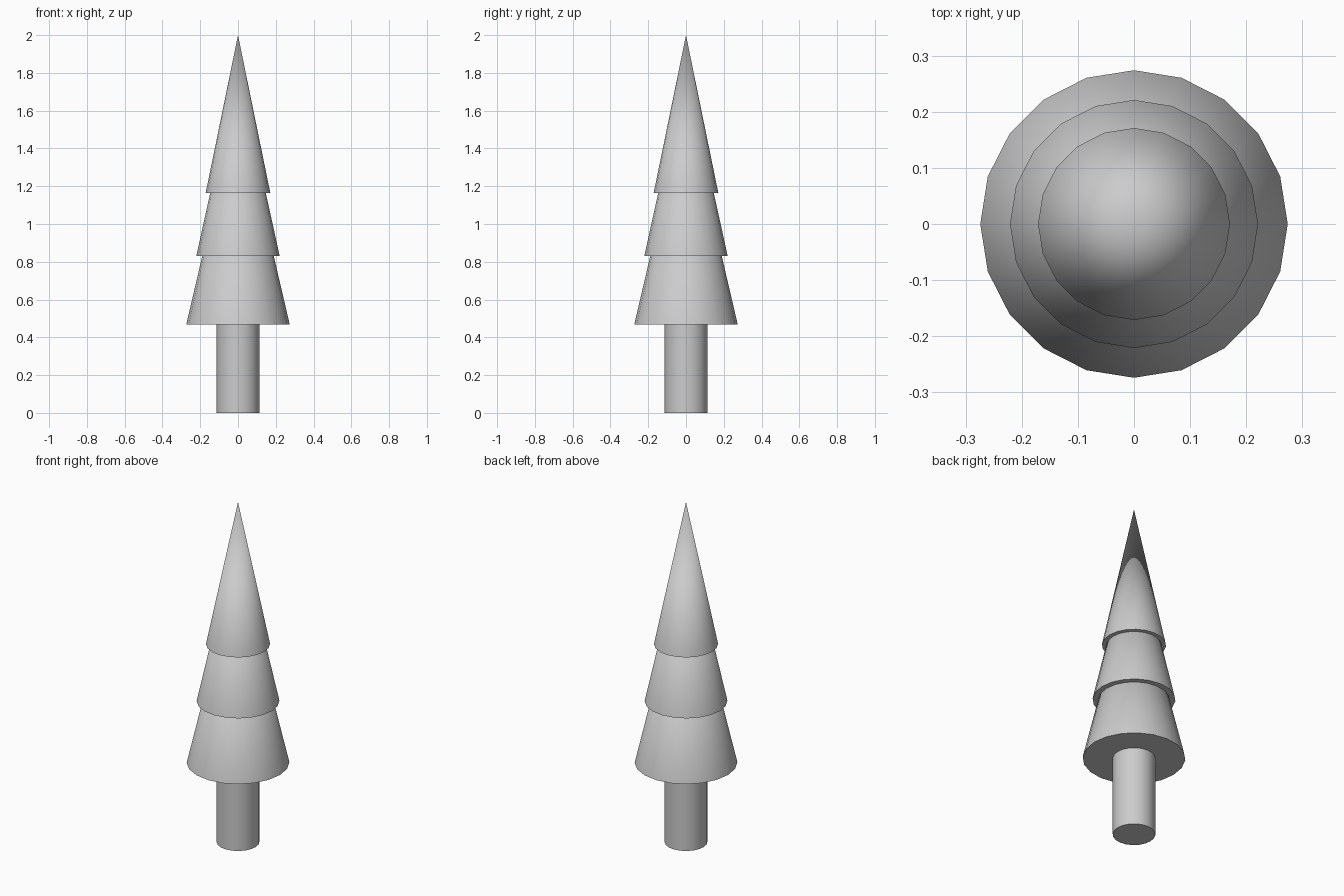
import bpy

if "Cube" in bpy.data.objects:
    bpy.data.objects.remove(bpy.data.objects["Cube"])

SIDES = 20


def round_part(name, z0, z1, r0, r1=0.0):
    """Upright cone or cylinder with a closed base."""
    bpy.ops.mesh.primitive_cone_add(vertices=SIDES, radius1=r0, radius2=r1,
                                    depth=z1 - z0, location=(0, 0, (z0 + z1) / 2))
    ob = bpy.context.object
    ob.name = name
    bpy.ops.object.shade_smooth_by_angle(angle=0.7)
    return ob


# Trunk
round_part("trunk", 0.0, 0.47, 0.114, 0.114)

# Foliage: three overlapping cones, base height, tip height, base radius
for name, z0, z1, r in (("lower_foliage", 0.468, 1.64, 0.274),
                        ("middle_foliage", 0.83, 1.83, 0.221),
                        ("top_foliage", 1.165, 2.0, 0.171)):
    round_part(name, z0, z1, r)
